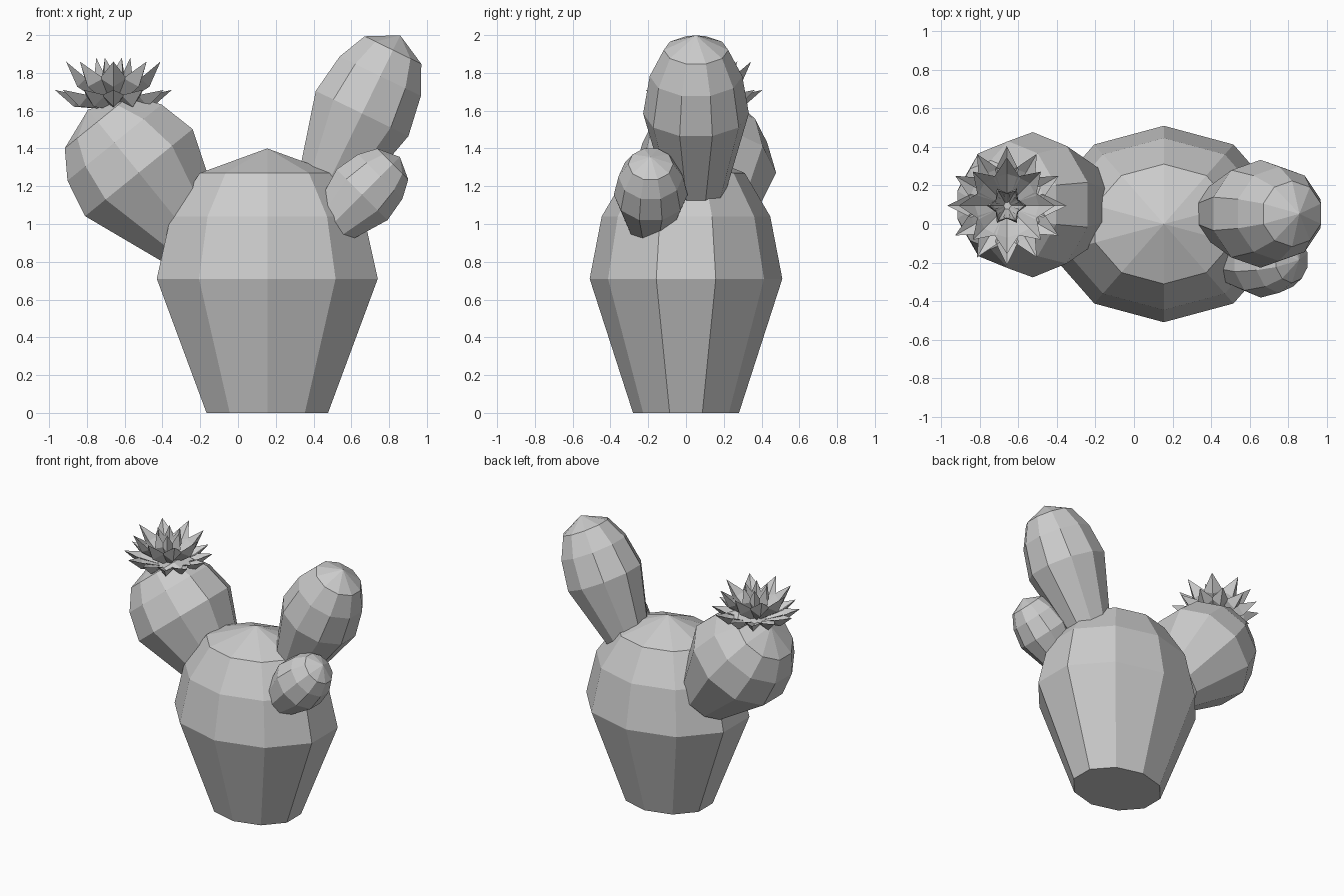
import bpy, bmesh
from math import sin, cos, pi, radians
from mathutils import Matrix, Vector

if "Cube" in bpy.data.objects:
    bpy.data.objects.remove(bpy.data.objects["Cube"])

# Shared lobe profile: (radius fraction, height from the widest ring)
PROFILE = [(0.55, -0.71), (1.0, 0.0), (0.875, 0.33), (0.61, 0.56)]
APEX = 0.69
SIDES = 10


def finish(bm, name):
    bmesh.ops.recalc_face_normals(bm, faces=bm.faces)
    mesh = bpy.data.meshes.new(name)
    bm.to_mesh(mesh)
    bm.free()
    obj = bpy.data.objects.new(name, mesh)
    bpy.context.collection.objects.link(obj)
    return obj


def lobe(name, centre, rx, ry, height, tilt=0):
    """Ten-sided cactus lobe, placed by the centre of its widest ring."""
    bm = bmesh.new()
    rings = []
    for r, z in PROFILE:
        rings.append([bm.verts.new((rx * r * cos(a), ry * r * sin(a), z * height))
                      for a in (pi / 2 + 2 * pi * i / SIDES for i in range(SIDES))])
    top = bm.verts.new((0, 0, APEX * height))
    bm.faces.new(rings[0][::-1])
    for i in range(SIDES):
        j = (i + 1) % SIDES
        for a, b in zip(rings, rings[1:]):
            bm.faces.new((a[i], a[j], b[j], b[i]))
        bm.faces.new((rings[-1][i], rings[-1][j], top))
    bm.transform(Matrix.Translation(centre) @ Matrix.Rotation(radians(tilt), 4, 'Y'))
    return finish(bm, name)


def petal(bm, angle, reach, rise, width, place):
    """Pointed petal with a creased channel on top and a keel below."""
    tip = Vector((reach, 0, rise))
    up = Vector((-rise, 0, reach)).normalized()
    mid = tip * 0.62
    side = Vector((0, width / 2, 0))
    pts = [tip * 0.05, mid + side + up * 0.015, mid - up * 0.015,
           mid - side + up * 0.015, mid - up * 0.05, tip]
    m = place @ Matrix.Rotation(angle, 4, 'Z')
    root, left, crease, right, keel, end = [bm.verts.new(m @ p) for p in pts]
    loop = [left, crease, right, keel]
    for a, b in zip(loop, loop[1:] + loop[:1]):
        bm.faces.new((root, a, b))
        bm.faces.new((end, b, a))


# Trunk and three arms
lobe("trunk", (0.155, 0, 0.71), 0.615, 0.51, 1.0)
lobe("tall_arm", (0.657, 0.053, 1.585), 0.287, 0.28, 0.667, 26)
lobe("flower_arm", (-0.525, 0.1, 1.272), 0.385, 0.377, 0.62, -39)
lobe("small_arm", (0.657, -0.187, 1.155), 0.2, 0.195, 0.41, 45)

# Flower: a spread outer ring and an upright inner ring of petals
bm = bmesh.new()
place = Matrix.Translation((-0.66, 0.095, 1.6))
for count, reach, rise, width in ((12, 0.31, 0.11, 0.12), (8, 0.25, 0.26, 0.14),
                                  (6, 0.09, 0.28, 0.09)):
    for i in range(count):
        petal(bm, 2 * pi * i / count, reach, rise, width, place)
finish(bm, "flower")
